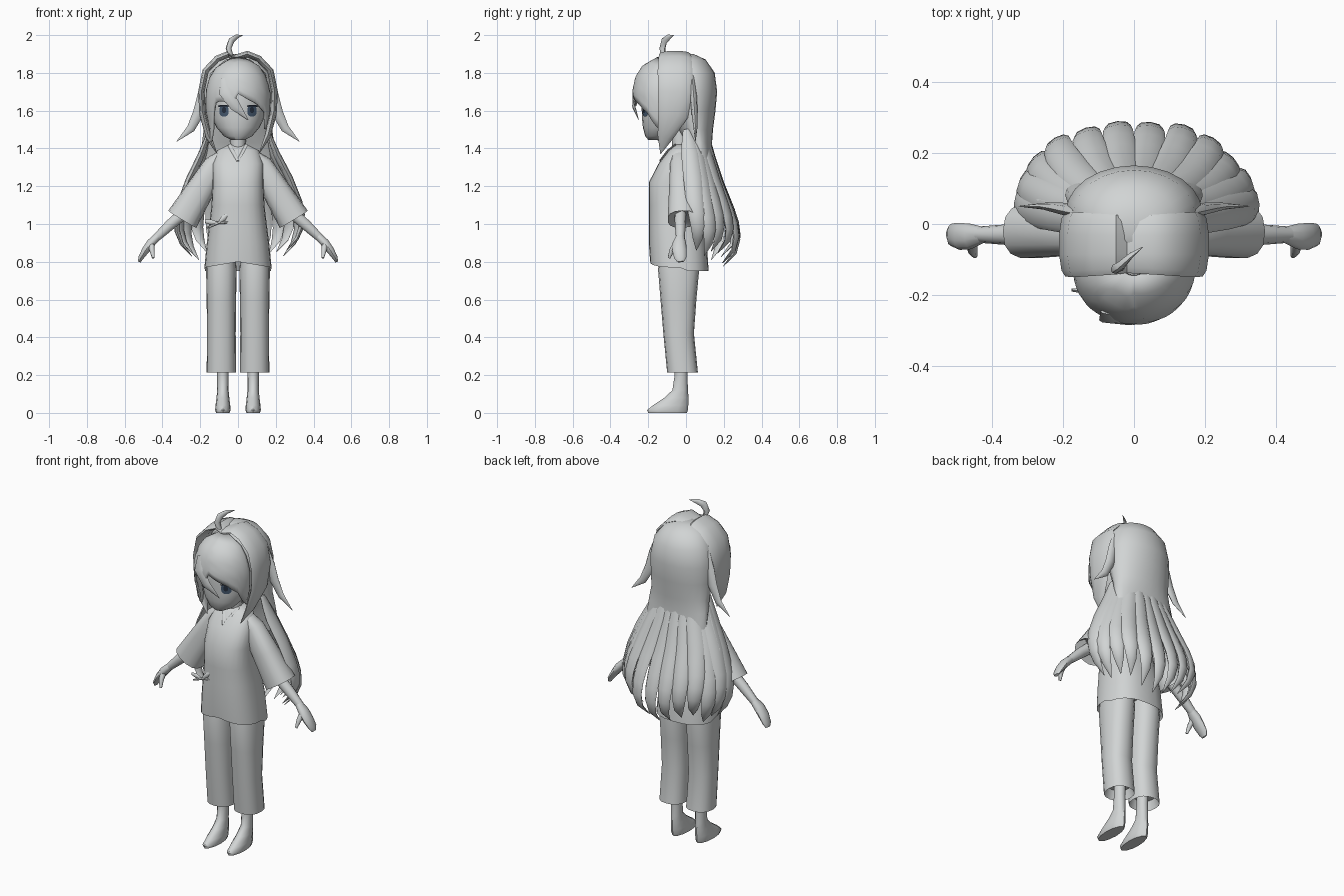
import bpy, bmesh, math, random
from mathutils import Vector

cube = bpy.data.objects.get("Cube")
if cube:
    bpy.data.objects.remove(cube, do_unlink=True)
random.seed(4)


def material(name, colour):
    mat = bpy.data.materials.new(name)
    mat.use_nodes = True
    mat.diffuse_color = (*colour, 1)
    mat.node_tree.nodes["Principled BSDF"].inputs["Base Color"].default_value = (*colour, 1)
    return mat


GREY = material("light grey", (.64, .66, .66))
BLUE = material("slate blue", (.06, .1, .16))
DARK = material("dark navy", (.02, .03, .05))


def finish(name, bm, mat, angle=45):
    bmesh.ops.recalc_face_normals(bm, faces=bm.faces[:])
    mesh = bpy.data.meshes.new(name)
    bm.to_mesh(mesh)
    bm.free()
    mesh.materials.append(mat)
    obj = bpy.data.objects.new(name, mesh)
    bpy.context.collection.objects.link(obj)
    bpy.ops.object.select_all(action="DESELECT")
    obj.select_set(True)
    bpy.context.view_layer.objects.active = obj
    bpy.ops.object.shade_smooth_by_angle(angle=math.radians(angle))
    return obj


def skin_rings(name, rings, adjust=None):
    """Bridge equal rings of points into a capped tube."""
    bm = bmesh.new()
    loops = [[bm.verts.new(p) for p in ring] for ring in rings]
    n = len(loops[0])
    for a, b in zip(loops, loops[1:]):
        for i in range(n):
            j = (i + 1) % n
            bm.faces.new((a[i], a[j], b[j], b[i]))
    bm.faces.new(loops[0])
    bm.faces.new(loops[-1])
    if adjust:
        for v in bm.verts:
            adjust(v.co)
    return finish(name, bm, GREY)


def circle(n, power=1):
    for i in range(n):
        a = math.tau * i / n
        c, s = math.cos(a), math.sin(a)
        yield (math.copysign(abs(c) ** power, c), math.copysign(abs(s) ** power, s))


def stack(name, sections, cx=0, n=16, power=1, adjust=None):
    """Horizontal sections: height, half width, front y, back y."""
    rings = [[(cx + w * c, (f + b) / 2 + (b - f) / 2 * s, z) for c, s in circle(n, power)]
             for z, w, f, b in sections]
    return skin_rings(name, rings, adjust)


def sweep(name, path, wide, n=8, power=1):
    """Path points: x, y, z, half width along wide, half thickness."""
    points = [Vector(p[:3]) for p in path]
    rings = []
    for i, p in enumerate(points):
        tangent = (points[min(i + 1, len(points) - 1)] - points[max(i - 1, 0)]).normalized()
        u = Vector(wide)
        u = (u - tangent * u.dot(tangent)).normalized()
        v = tangent.cross(u)
        w, t = (max(k, .001) for k in path[i][3:])
        rings.append([p + u * w * c + v * t * s for c, s in circle(n, power)])
    return skin_rings(name, rings)


def flip(path, s):
    return [(p[0] * s, *p[1:]) for p in path]


def interp(table, x):
    """Linear lookup in an ascending table of tuples."""
    x = min(max(x, table[0][0]), table[-1][0])
    for a, b in zip(table, table[1:]):
        if x <= b[0]:
            k = (x - a[0]) / (b[0] - a[0])
            return [p + (q - p) * k for p, q in zip(a[1:], b[1:])]


# Shirt with an arched front hem
def shape_hem(co):
    if co.z < .775:
        co.z = .8 - .17 * abs(co.x) if co.y < -.03 else .75


stack("shirt", [(.83, .15, -.16, .08), (.77, .178, -.19, .12), (.9, .165, -.197, .11),
                (1.0, .152, -.197, .09), (1.1, .14, -.197, .07), (1.22, .135, -.197, .05),
                (1.32, .135, -.145, .04), (1.39, .11, -.09, .03), (1.42, .05, -.06, .02)],
      n=24, power=.8, adjust=shape_hem)
stack("neck", [(1.36, .042, -.07, .01), (1.55, .04, -.08, .01)], n=12)

# Head
HEAD = [(1.445, .035, -.2, -.13), (1.465, .075, -.216, -.08), (1.51, .113, -.228, -.02),
        (1.56, .138, -.233, .04), (1.62, .155, -.235, .08), (1.7, .165, -.235, .12),
        (1.8, .145, -.21, .11), (1.87, .07, -.13, .05)]
stack("head", HEAD, n=24)


def face_y(x, z):
    w, f, b = interp(HEAD, z)
    return (f + b) / 2 - (b - f) / 2 * math.sqrt(max(0, 1 - (x / w) ** 2))


# Eyes and lashes laid as thin plates on the face
def face_plate(name, cx, cz, w, h, mat, gap):
    bm = bmesh.new()
    rim = [(cx + w * c, cz + h * s) for c, s in circle(14, .8)]
    mid = bm.verts.new((cx, face_y(cx, cz) - gap, cz))
    verts = [bm.verts.new((x, face_y(x, z) - gap, z)) for x, z in rim]
    for a, b in zip(verts, verts[1:] + verts[:1]):
        bm.faces.new((mid, a, b))
    finish(name, bm, mat)


for side, s in (("left", 1), ("right", -1)):
    face_plate(side + "_eye", .074 * s, 1.598, .025, .03, BLUE, .005)
    face_plate(side + "_pupil", .074 * s, 1.603, .011, .016, DARK, .008)
    face_plate(side + "_lash", .077 * s, 1.624, .03, .006, DARK, .009)

    # Legs and feet
    stack(side + "_trouser_leg",
          [(.27, .065, -.085, .04), (.215, .078, -.1, .063), (.42, .076, -.12, .042),
           (.6, .078, -.135, .055), (.76, .081, -.148, .07), (.86, .07, -.13, .06)],
          cx=.088 * s, power=.85)
    stack(side + "_foot",
          [(0, .036, -.2, .005), (.015, .041, -.206, .01), (.04, .039, -.175, .012),
           (.08, .034, -.115, .014), (.12, .03, -.072, .01), (.2, .03, -.06, .008),
           (.3, .032, -.06, .01)], cx=.08 * s, n=12)

    # Wide sleeves with hollow cuffs, arms and hands
    sweep(side + "_sleeve",
          flip([(.07, -.03, 1.36, .04, .045), (.12, -.03, 1.31, .062, .055),
                (.2, -.025, 1.18, .074, .066), (.295, -.02, 1.025, .087, .078),
                (.27, -.02, 1.065, .07, .06)], s), (s, 0, .6), n=14, power=.8)
    sweep(side + "_arm",
          flip([(.26, -.03, 1.08, .032, .034), (.36, -.03, .995, .029, .03),
                (.435, -.03, .925, .023, .022)], s), (0, 1, 0), n=10)
    sweep(side + "_hand",
          flip([(.42, -.03, .94, .021, .021), (.46, -.035, .9, .036, .024),
                (.49, -.035, .86, .038, .021), (.515, -.03, .82, .032, .014),
                (.522, -.028, .8, .018, .008)], s), (0, 1, 0), n=10)
    sweep(side + "_thumb",
          flip([(.46, -.045, .9, .018, .018), (.455, -.075, .86, .014, .014),
                (.448, -.09, .82, .007, .007)], s), (0, 1, 0))

    # Collar edge and loose side tuft
    sweep(side + "_collar",
          flip([(.045, -.055, 1.42, .01, .005), (.03, -.095, 1.39, .01, .005),
                (0, -.138, 1.335, .008, .004)], s), (1, 0, .3), n=6)
    sweep(side + "_tuft",
          flip([(.155, .03, 1.8, .015, .012), (.185, .04, 1.68, .03, .018),
                (.208, .045, 1.59, .03, .016), (.25, .05, 1.505, .022, .01),
                (.325, .05, 1.437, 0, 0)], s), (1, 0, .3))

# Fringe shell following the brow, with a ragged lower edge
DOME = [(1.5, .15, .115), (1.6, .171, .147), (1.7, .172, .155), (1.78, .15, .138),
        (1.84, .11, .1), (1.885, .03, .02)]
EDGE = [(-1, 1.43), (-.86, 1.53), (-.7, 1.645), (-.45, 1.65), (-.2, 1.62), (0, 1.69),
        (.3, 1.66), (.6, 1.635), (.85, 1.59), (1, 1.5)]
bm = bmesh.new()
columns = []
for i in range(29):
    a = math.pi * (i / 28 - .5)
    low = interp(EDGE, math.sin(a))[0]
    column = []
    for k in range(9):
        z = 1.885 + (low - 1.885) * k / 8
        w, d = interp(DOME, z)
        column.append(bm.verts.new((w * math.sin(a), -.13 - d * math.cos(a), z)))
    columns.append(column)
for p, q in zip(columns, columns[1:]):
    for k in range(8):
        bm.faces.new((p[k], q[k], q[k + 1], p[k + 1]))
fringe = finish("fringe", bm, GREY)
solid = fringe.modifiers.new("thickness", "SOLIDIFY")
solid.thickness = .012
sweep("fringe_lock", [(-.075, -.248, 1.77, .02, .006), (-.065, -.272, 1.7, .036, .008),
                      (-.015, -.277, 1.625, .028, .008), (.055, -.25, 1.55, 0, 0)], (1, 0, .5))

# Arched hair band of side locks, dipping at the parting
half = [(.11, -.135, 1.37, 0, 0), (.155, -.11, 1.46, .042, .016), (.187, -.068, 1.58, .08, .018),
        (.194, -.058, 1.7, .09, .018), (.172, -.058, 1.81, .092, .018),
        (.11, -.058, 1.875, .088, .018), (.05, -.058, 1.9, .084, .018)]
sweep("side_locks", half + [(-.02, -.058, 1.878, .08, .018)] + flip(half[::-1], -1),
      (0, 1, 0), n=10)

# Back hair: a smooth cap, then long curved strands
stack("back_hair_cap", [(1.26, .19, .05, .155), (1.36, .195, .03, .14), (1.43, .19, .0, .138),
                        (1.5, .182, -.04, .143), (1.6, .19, -.08, .156), (1.7, .192, -.1, .165),
                        (1.8, .172, -.1, .152), (1.87, .12, -.09, .105), (1.9, .05, -.05, .04)],
      n=24)
FLOW = [(0, .155, 0, .11, .02), (.17, .19, .015, .117, .046), (.4, .265, .03, .155, .049),
        (.62, .322, .04, .21, .045), (.77, .337, .055, .23, .04), (.9, .305, .055, .21, .026),
        (1, .25, .05, .15, 0)]
COUNT = 12
for i in range(COUNT):
    a = math.pi * (i / (COUNT - 1) - .5) * .98
    tip = .785 + .06 * abs(math.sin(a)) + random.uniform(-.03, .03)
    reach = 1 + random.uniform(-.03, .03)
    path = []
    for k in range(11):
        x, y, depth, w = interp(FLOW, k / 10)
        z = 1.5 + (tip - 1.5) * k / 10
        path.append((x * math.sin(a) * reach, y + depth * math.cos(a) * reach, z, w, w * .4))
    sweep("back_strand_%d" % (i + 1), path, (.3 * math.cos(a), -.2 * math.sin(a), 0))

# Curled sprig on the crown
sweep("crown_sprig", [(-.035, -.12, 1.88, .012, .012), (-.05, -.125, 1.93, .017, .014),
                      (-.035, -.115, 1.97, .02, .012), (-.01, -.09, 1.99, .014, .008),
                      (.025, -.065, 2.0, 0, 0)], (.7, .7, 0))

# Waist tie with two loops and two tails
for name, dx, dz, w in (("loop_outer", -.07, .01, .014), ("loop_inner", .05, .045, .014),
                        ("tail_outer", -.06, -.025, .007), ("tail_inner", .065, .005, .007)):
    sweep("tie_" + name, [(-.105, -.188, 1.005, .006, .005),
                          (-.105 + dx * .6, -.188, 1.005 + dz * .6, w, .008),
                          (-.105 + dx, -.186, 1.005 + dz, w * .6, .005)], (0, 0, 1), n=6)
